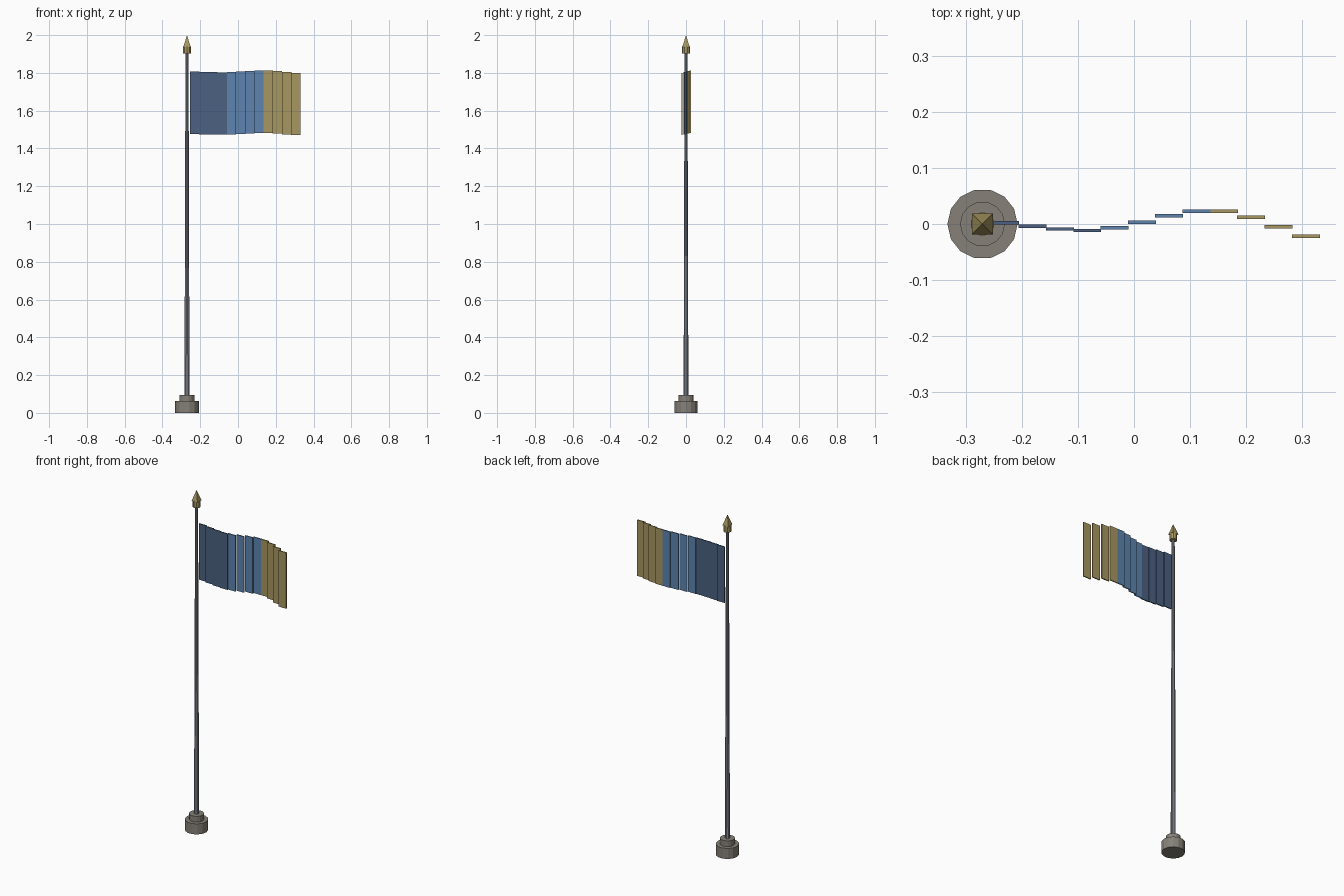
import bpy, math

if "Cube" in bpy.data.objects:
    bpy.data.objects.remove(bpy.data.objects["Cube"])

PX = -0.27  # pole axis


def material(name, rgb):
    m = bpy.data.materials.new(name)
    m.diffuse_color = (*rgb, 1)
    m.use_nodes = True
    m.node_tree.nodes["Principled BSDF"].inputs["Base Color"].default_value = m.diffuse_color
    return m


NAVY = material("navy_cloth", (0.07, 0.12, 0.22))
BLUE = material("blue_cloth", (0.11, 0.23, 0.43))
GOLD = material("gold", (0.39, 0.31, 0.12))
STONE = material("stone", (0.24, 0.22, 0.19))
STEEL = material("steel", (0.27, 0.29, 0.33))


def tapered(name, sides, r1, r2, z1, z2, mat, turn):
    bpy.ops.mesh.primitive_cone_add(vertices=sides, radius1=r1, radius2=r2, depth=z2 - z1,
                                    location=(PX, 0, (z1 + z2) / 2), rotation=(0, 0, turn))
    ob = bpy.context.object
    ob.name = name
    ob.data.materials.append(mat)
    return ob


# Stepped base
tapered("base_plinth", 14, 0.0625, 0.0625, 0, 0.062, STONE, math.pi / 2)
tapered("base_collar", 14, 0.04, 0.04, 0.062, 0.096, STONE, math.pi / 2)

# Pole and spear finial
tapered("pole", 10, 0.0135, 0.008, 0.09, 1.91, STEEL, math.pi / 2)
tapered("finial_collar", 10, 0.0215, 0.0215, 1.902, 1.94, GOLD, 0)
tapered("finial_point", 4, 0.027, 0, 1.938, 2.0, GOLD, math.pi / 4)

# Waving flag: twelve overlapping vertical strips in three colour bands
wave = [0.002, -0.004, -0.009, -0.0115, -0.007, 0.003,
        0.0145, 0.0225, 0.0225, 0.012, -0.005, -0.022]
step = 0.0487
for i, y in enumerate(wave):
    x = -0.2295 + i * step
    bpy.ops.mesh.primitive_cube_add(size=1, location=(x, y, 1.641 + 0.25 * y))
    strip = bpy.context.object
    strip.name = f"flag_strip_{i + 1}"
    strip.scale = (0.0497, 0.006, 0.33)
    strip.data.materials.append((NAVY, BLUE, GOLD)[i // 4])
